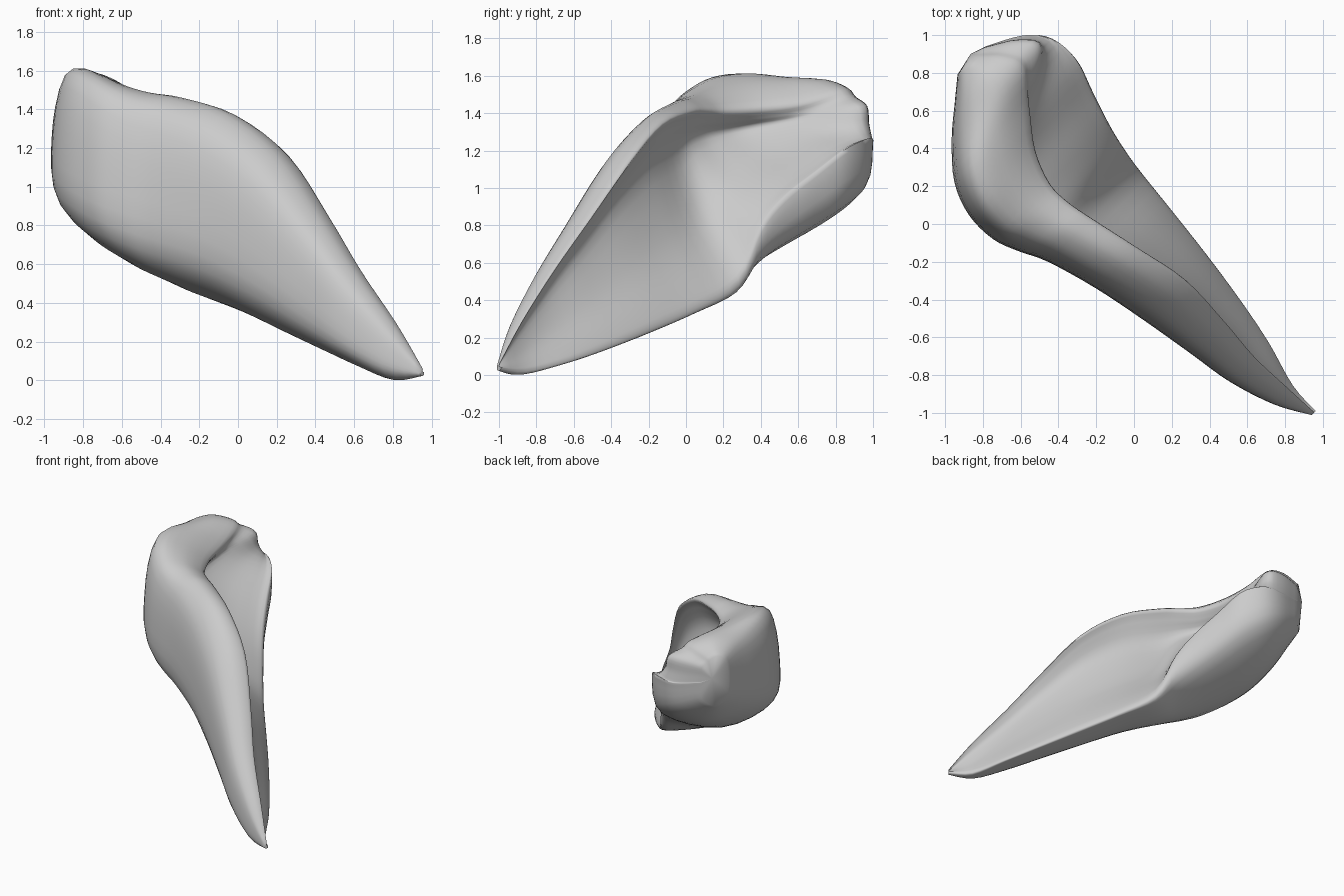
import bpy, bmesh, math
from mathutils import Vector

cube = bpy.data.objects.get("Cube")
if cube:
    bpy.data.objects.remove(cube)

# Stations along the shell, tip to bulb: position, bottom, top, outer wall,
# lower lip, upper lip, hollow depth, lower lip height, upper lip height
STATIONS = [
    (-1.38, .02, .06, -.05, -.02, -.03, -.04, .5, .97),
    (-1.2, -.01, .3, -.15, -.01, -.04, -.06, .12, .97),
    (-.95, .05, .58, -.23, .06, -.05, -.08, .06, .97),
    (-.7, .12, .86, -.27, .11, -.03, -.08, .05, .97),
    (-.4, .21, 1.18, -.32, .155, -.02, -.1, .05, .97),
    (-.1, .31, 1.38, -.38, .19, -.08, -.16, .05, .97),
    (.18, .39, 1.47, -.46, .22, -.14, -.24, .1, .95),
    (.33, .45, 1.5, -.53, .245, -.17, -.26, .3, .93),
    (.47, .51, 1.54, -.58, .28, -.17, -.25, .4, .89),
    (.65, .59, 1.59, -.58, .34, -.1, -.18, .47, .85),
    (.83, .68, 1.61, -.51, .4, .03, .03, .55, .85),
    (1, .8, 1.6, -.36, .385, .14, .3, .55, .92),
    (1.12, .93, 1.57, -.22, .29, .11, .25, .48, .94),
    (1.22, 1.07, 1.5, -.1, .11, .03, .1, .48, .94),
]
STEPS = 4


def mix(a, b, t):
    return a + (b - a) * t


def section(along, bottom, top, outer, lower, upper, hollow, rise, lip):
    """Closed C-shaped cross-section: outside wall, upper lip, hollow, lower lip."""
    under = lip - .07
    profile = [
        (lower, rise),
        (mix(outer, lower, .92), rise * .4),
        (mix(outer, lower, .45), .06),
        (mix(outer, lower, .05), .24),
        (outer, .58),
        (mix(outer, upper, .16), .97 - (lip - .85) * .8),
        (mix(outer, upper, .6), mix(lip, 1, .8)),
        (upper, lip),
        (mix(upper, hollow, .4), under),
        (hollow, mix(rise, under, .8)),
        (mix(hollow, lower, .35), mix(rise, under, .42)),
        (mix(hollow, lower, .85), mix(rise, under, .12)),
    ]
    s = math.sqrt(.5)
    return [Vector(((across - along) * s, (across + along) * s, mix(bottom, top, h)))
            for across, h in profile]


def spline(a, b, c, d, t):
    """Smooth curve from b to c."""
    return b + (c - a) * (t / 2) + (a * 2 - b * 5 + c * 4 - d) * (t * t / 2) \
        + (b * 3 - a - c * 3 + d) * (t ** 3 / 2)


def smooth_ring(points):
    n = len(points)
    return [spline(*(points[(i + k) % n] for k in (-1, 0, 1, 2)), j / STEPS)
            for i in range(n) for j in range(STEPS)]


def smooth_path(rings):
    last = len(rings) - 1
    result = []
    for i in range(last):
        near = [rings[min(max(i + k, 0), last)] for k in (-1, 0, 1, 2)]
        for j in range(STEPS):
            result.append([spline(*p, j / STEPS) for p in zip(*near)])
    return result + [rings[-1]]


# Loft the sections into one solid shell
rings = smooth_path([smooth_ring(section(*s)) for s in STATIONS])
bm = bmesh.new()
loops = [[bm.verts.new(p) for p in ring] for ring in rings]
for a, b in zip(loops, loops[1:]):
    for i in range(len(a)):
        j = (i + 1) % len(a)
        bm.faces.new((a[i], a[j], b[j], b[i]))

# Close the tip and the rounded bulb end
for loop, bulge in ((loops[0], 0), (loops[-1], .02)):
    centre = sum((v.co for v in loop), Vector()) / len(loop)
    hub = bm.verts.new(centre + Vector((-bulge, bulge, 0)))
    for i in range(len(loop)):
        bm.faces.new((loop[i], loop[(i + 1) % len(loop)], hub))
bmesh.ops.recalc_face_normals(bm, faces=bm.faces)

mesh = bpy.data.meshes.new("shell")
bm.to_mesh(mesh)
bm.free()
shell = bpy.data.objects.new("shell", mesh)
bpy.context.collection.objects.link(shell)

# Plain grey surface
grey = bpy.data.materials.new("plain grey")
grey.use_nodes = True
colour = (.6, .6, .6, 1)
grey.diffuse_color = colour
grey.node_tree.nodes["Principled BSDF"].inputs["Base Color"].default_value = colour
mesh.materials.append(grey)

bpy.context.view_layer.objects.active = shell
shell.select_set(True)
bpy.ops.object.shade_smooth_by_angle(angle=math.radians(60))
